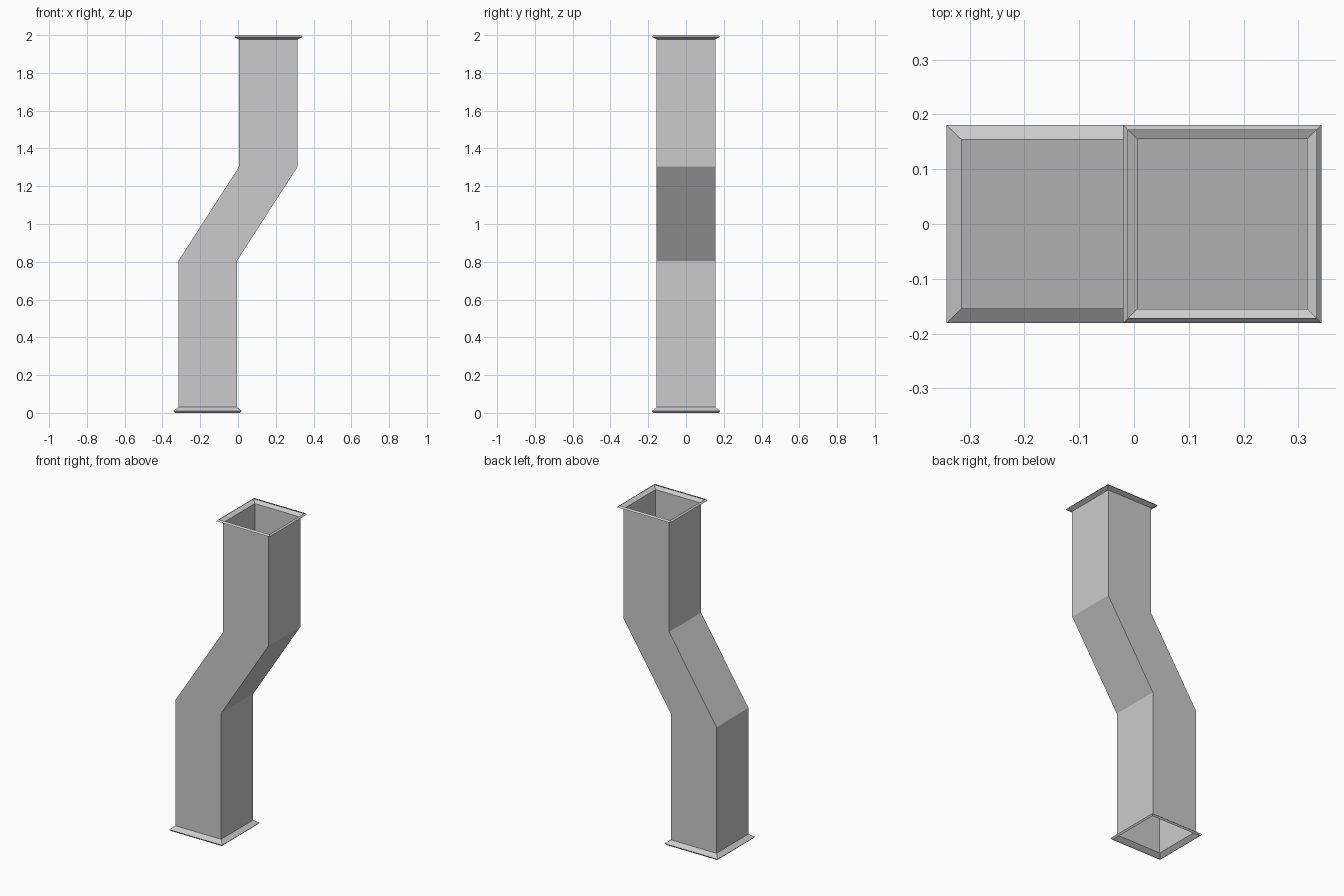
import bpy, bmesh

if "Cube" in bpy.data.objects:
    bpy.data.objects.remove(bpy.data.objects["Cube"])

OFFSET = 0.161   # sideways shift of each leg
HALF = 0.155     # half width of the square duct


def square_loft(name, rings):
    """Open square sheet through rings of (centre x, z, half width)."""
    bm = bmesh.new()
    loops = []
    for cx, z, h in rings:
        loops.append([bm.verts.new((cx + sx * h, sy * h, z))
                      for sx, sy in ((-1, -1), (1, -1), (1, 1), (-1, 1))])
    for a, b in zip(loops, loops[1:]):
        for i in range(4):
            j = (i + 1) % 4
            bm.faces.new((a[i], a[j], b[j], b[i]))
    bmesh.ops.recalc_face_normals(bm, faces=bm.faces)
    mesh = bpy.data.meshes.new(name)
    bm.to_mesh(mesh)
    bm.free()
    obj = bpy.data.objects.new(name, mesh)
    bpy.context.collection.objects.link(obj)
    return obj


# Offset duct: lower leg, slanted middle, upper leg
square_loft("offset_duct", [(-OFFSET, 0.03, HALF), (-OFFSET, 0.804, HALF),
                            (OFFSET, 1.304, HALF), (OFFSET, 1.977, HALF)])

# Flared end flanges with a folded lip: (distance from duct end, half width)
flare = [(0.03, HALF), (0.01, 0.181), (0.0, 0.172)]
square_loft("bottom_flange", [(-OFFSET, d, h) for d, h in flare])
flare_top = [(0.023, HALF), (0.01, 0.181), (0.0, 0.172)]
square_loft("top_flange", [(OFFSET, 2 - d, h) for d, h in flare_top])
